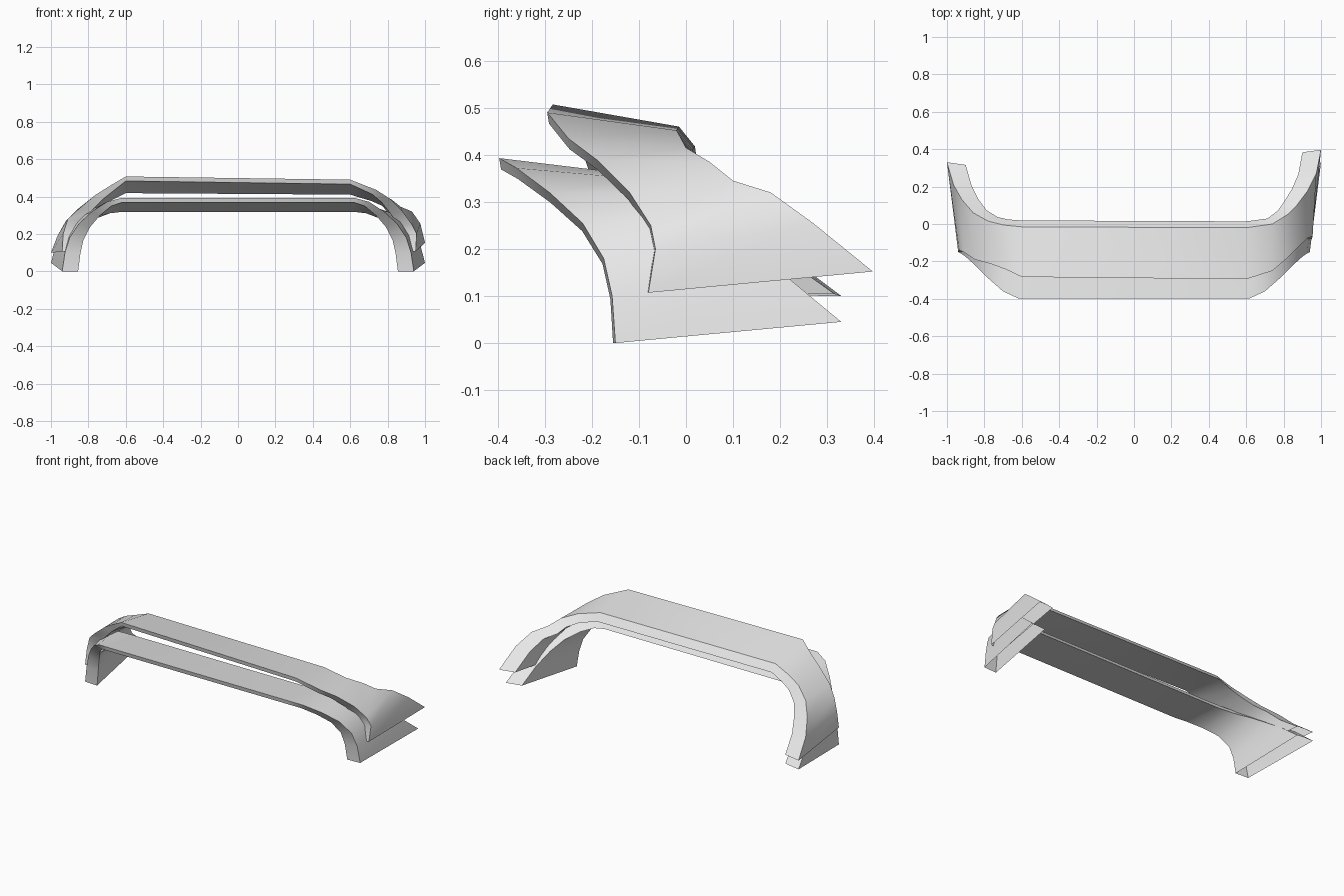
import bpy, bmesh, math
from mathutils import Vector

if "Cube" in bpy.data.objects:
    bpy.data.objects.remove(bpy.data.objects["Cube"])

grey = bpy.data.materials.new("light grey")
grey.diffuse_color = (0.8, 0.8, 0.8, 1)
grey.use_nodes = True
grey.node_tree.nodes["Principled BSDF"].inputs["Base Color"].default_value = grey.diffuse_color

# inset of the inner wall from the outer wall: at the foot and at the crossbar
FRONT_FOOT, FRONT_BAR = Vector((-0.085, -0.005, 0)), Vector((0, 0.004, -0.024))
BACK_FOOT, BACK_BAR = Vector((-0.10, -0.014, 0.004)), Vector((0, 0.034, -0.042))


def side_rings(front, back, side):
    """Four-corner sections from foot to crossbar for one side."""
    rings = []
    n = len(front) - 1
    for i, (f, b) in enumerate(zip(front, back)):
        a = math.pi / 2 * i / n
        c, s = math.cos(a), math.sin(a)
        f, b = Vector(f), Vector(b)
        ring = [f, b, b + BACK_FOOT * c + BACK_BAR * s,
                f + FRONT_FOOT * c + FRONT_BAR * s]
        rings.append([Vector((p.x * side, p.y, p.z)) for p in ring])
    return rings


def arch(name, right, left):
    """Hollow arched band with open feet."""
    rings = side_rings(*right, 1) + side_rings(*left, -1)[::-1]
    bm = bmesh.new()
    rows = [[bm.verts.new(p) for p in r] for r in rings]
    for a, b in zip(rows, rows[1:]):
        for k in range(4):
            m = (k + 1) % 4
            bm.faces.new((a[k], a[m], b[m], b[k]))
    bmesh.ops.recalc_face_normals(bm, faces=bm.faces)
    me = bpy.data.meshes.new(name)
    bm.to_mesh(me)
    bm.free()
    me.materials.append(grey)
    ob = bpy.data.objects.new(name, me)
    bpy.context.collection.objects.link(ob)
    bpy.ops.object.select_all(action='DESELECT')
    ob.select_set(True)
    bpy.context.view_layer.objects.active = ob
    bpy.ops.object.shade_smooth_by_angle(angle=math.radians(35))


# lower band: symmetric front and back edges
low = ([(.94, -.15, 0), (.925, -.157, .10), (.90, -.175, .18), (.85, -.22, .255),
        (.78, -.29, .32), (.70, -.36, .372), (.62, -.397, .393)],
       [(1.0, .33, .045), (.975, .215, .14), (.935, .11, .215), (.88, .02, .275),
        (.80, -.06, .32), (.71, -.11, .35), (.62, -.125, .36)])
arch("lower_band", low, low)

# upper band: slightly uneven between its two sides
up_right = ([(.95, -.08, .107), (.955, -.065, .20), (.93, -.075, .25), (.88, -.12, .32),
             (.81, -.19, .39), (.74, -.25, .435), (.60, -.295, .49)],
            [(1.0, .397, .152), (.975, .27, .255), (.93, .18, .32), (.87, .10, .345),
             (.82, .05, .385), (.74, 0, .415), (.60, -.02, .452)])
up_left = ([(.94, -.15, .105), (.935, -.14, .20), (.91, -.15, .28), (.85, -.19, .335),
            (.76, -.215, .41), (.68, -.245, .46), (.60, -.283, .507)],
           [(1.0, .33, .10), (.965, .21, .19), (.92, .13, .27), (.86, .06, .33),
            (.78, .015, .385), (.70, -.005, .42), (.60, -.015, .46)])
arch("upper_band", up_right, up_left)
